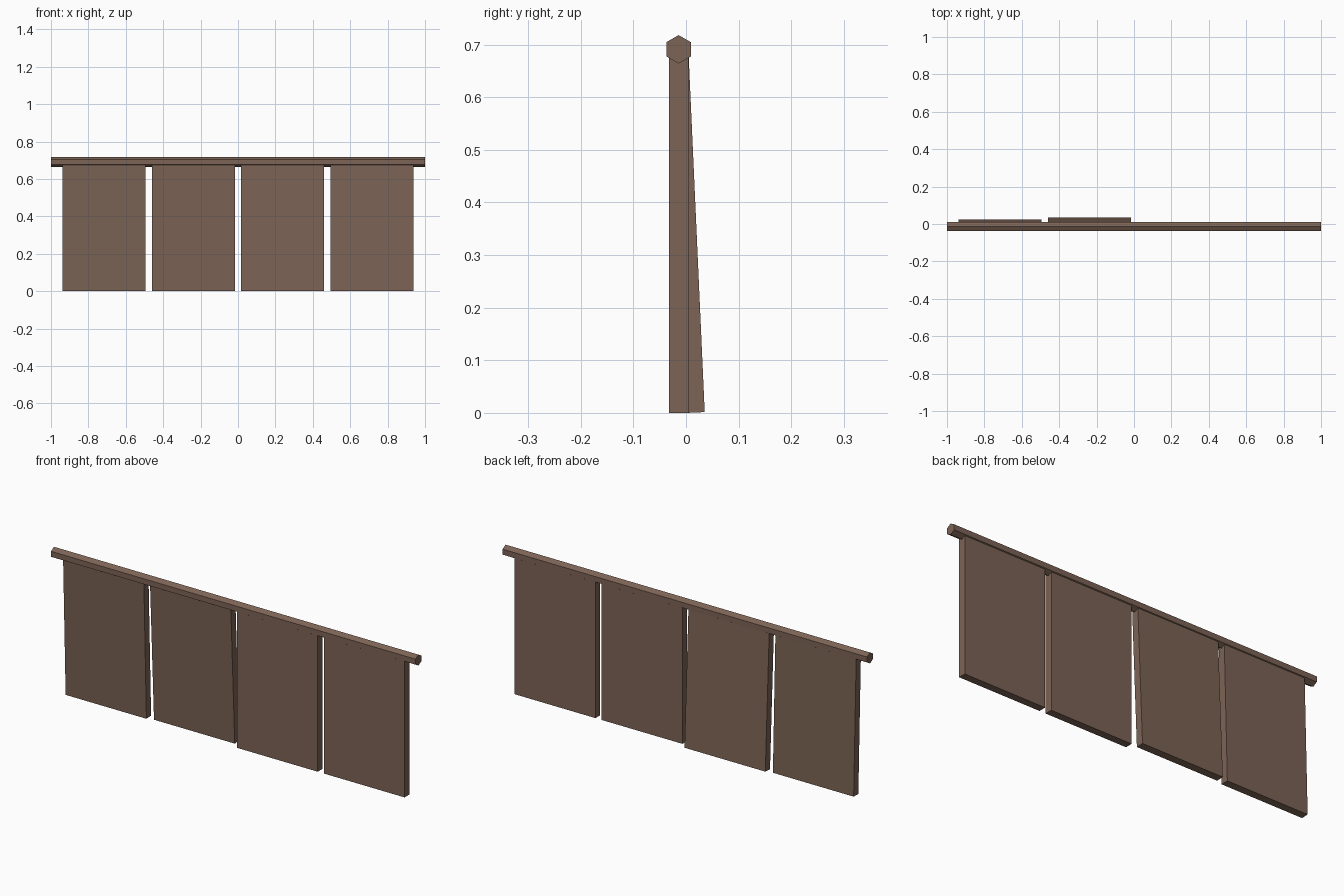
import bpy
import bmesh
from math import pi
from mathutils import Matrix

cube = bpy.data.objects.get("Cube")
if cube:
    bpy.data.objects.remove(cube, do_unlink=True)

wood = bpy.data.materials.new("brown wood")
wood.use_nodes = True
wood.diffuse_color = (0.2, 0.125, 0.09, 1)
wood.node_tree.nodes["Principled BSDF"].inputs["Base Color"].default_value = wood.diffuse_color

AXIS_Y, AXIS_Z = -0.014, 0.691
PANEL_W, PANEL_T = 0.443, 0.037


def add_object(name, bm, location):
    mesh = bpy.data.meshes.new(name)
    bm.to_mesh(mesh)
    bm.free()
    mesh.materials.append(wood)
    obj = bpy.data.objects.new(name, mesh)
    obj.location = location
    bpy.context.collection.objects.link(obj)
    return obj


# Hexagonal rail with a corner pointing up
bm = bmesh.new()
bmesh.ops.create_cone(bm, cap_ends=True, segments=6, radius1=0.027, radius2=0.027, depth=2)
bmesh.ops.rotate(bm, verts=bm.verts, matrix=Matrix.Rotation(pi / 2, 3, "Y"))
if max(v.co.z for v in bm.verts) < 0.026:
    bmesh.ops.rotate(bm, verts=bm.verts, matrix=Matrix.Rotation(pi / 6, 3, "X"))
add_object("top_rail", bm, (0, AXIS_Y, AXIS_Z))

# Four panels hanging from the rail, two of them swung slightly backwards
for i, swing in enumerate((0.029, 0.045, 0, 0)):
    bm = bmesh.new()
    bmesh.ops.create_cube(bm, size=1)
    bmesh.ops.scale(bm, verts=bm.verts, vec=(PANEL_W, PANEL_T, AXIS_Z))
    bmesh.ops.translate(bm, verts=bm.verts, vec=(0, 0, -AXIS_Z / 2))
    panel = add_object(f"hanging_panel_{i + 1}", bm, ((i - 1.5) * 0.477, AXIS_Y, AXIS_Z))
    panel.rotation_euler.x = swing
